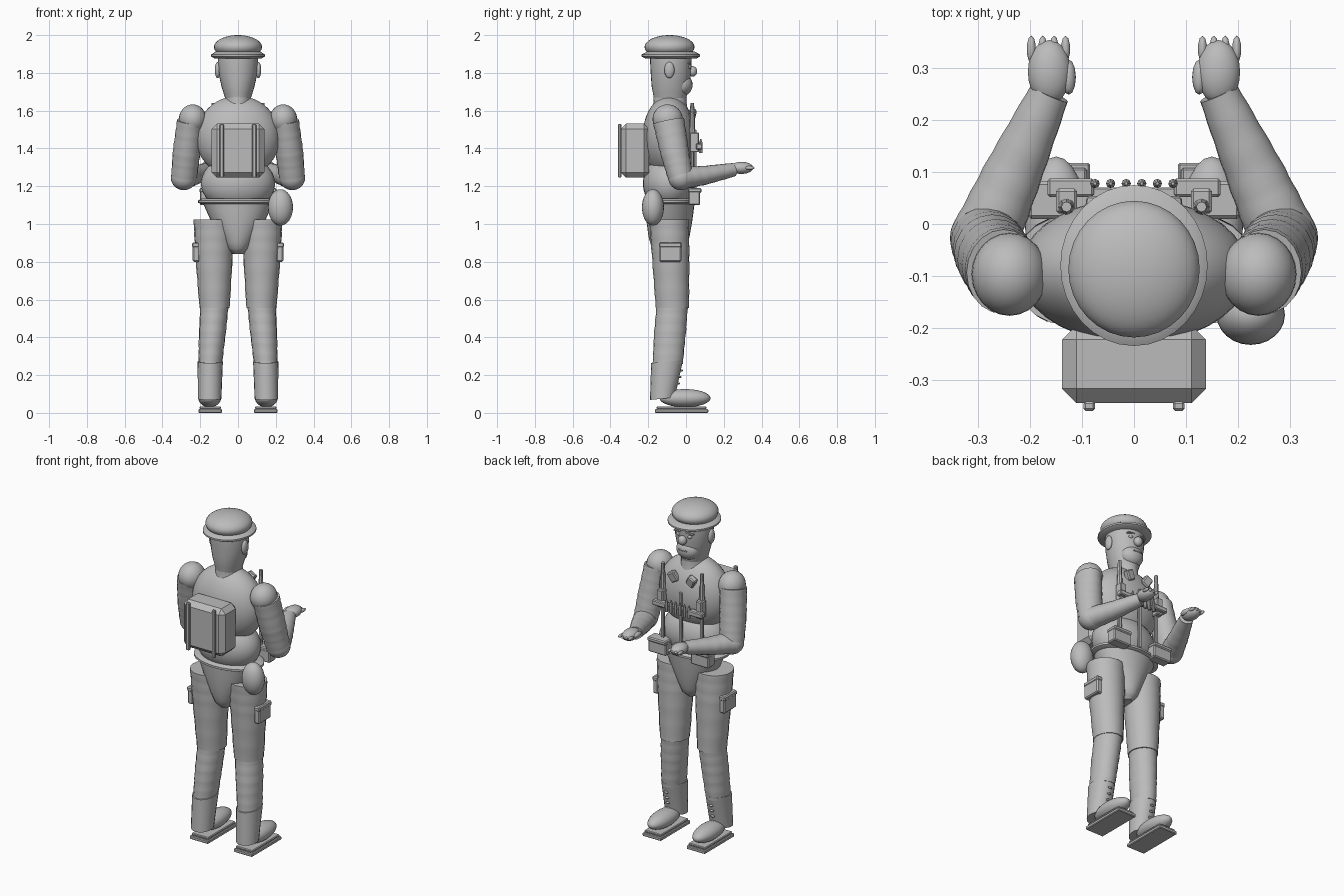
import bpy, bmesh, math
from mathutils import Vector, Matrix, Euler

grey = bpy.data.materials.new("plain grey")
grey.diffuse_color = (0.5, 0.5, 0.5, 1)


def finish(name, bm, angle=40):
    bmesh.ops.recalc_face_normals(bm, faces=bm.faces)
    me = bpy.data.meshes.new(name)
    bm.to_mesh(me)
    bm.free()
    me.materials.append(grey)
    ob = bpy.data.objects.new(name, me)
    bpy.context.collection.objects.link(ob)
    if angle:
        bpy.ops.object.select_all(action='DESELECT')
        ob.select_set(True)
        bpy.context.view_layer.objects.active = ob
        bpy.ops.object.shade_smooth_by_angle(angle=math.radians(angle))
    return ob


def ball(name, c, r, seg=24, rot=(0, 0, 0)):
    bm = bmesh.new()
    m = Matrix.Translation(c) @ Euler(rot).to_matrix().to_4x4() @ Matrix.Diagonal((*r, 1))
    bmesh.ops.create_uvsphere(bm, u_segments=seg, v_segments=max(6, seg * 2 // 3), radius=1, matrix=m)
    return finish(name, bm)


def box(name, lo, hi, bevel=0.006, rot=(0, 0, 0)):
    bm = bmesh.new()
    lo, hi = Vector(lo), Vector(hi)
    bmesh.ops.create_cube(bm, size=1, matrix=Matrix.Diagonal((*(hi - lo), 1)))
    if bevel:
        bmesh.ops.bevel(bm, geom=bm.edges[:], offset=bevel, segments=1, affect='EDGES')
    bm.transform(Matrix.Translation((lo + hi) / 2) @ Euler(rot).to_matrix().to_4x4())
    return finish(name, bm, 0)


def tube(name, pts, axis=(0, 0, 1), ripple=0.0, waves=5, sub=4, seg=20):
    """Loft of elliptical rings; each point is x, y, z, radius across, radius deep."""
    bm = bmesh.new()
    d = Vector(axis).normalized()
    u = Vector((1, 0, 0))
    u = (u - d * u.dot(d)).normalized()
    v = d.cross(u)
    rows = []
    total = (len(pts) - 1) * sub
    for k in range(total + 1):
        i = min(k // sub, len(pts) - 2)
        t = k / sub - i
        x, y, z, a, b = [p + (q - p) * t for p, q in zip(pts[i], pts[i + 1])]
        w = 1 + ripple * math.sin(k / total * math.tau * waves)
        rows.append([bm.verts.new(Vector((x, y, z)) + u * a * w * math.cos(j * math.tau / seg)
                                  + v * b * w * math.sin(j * math.tau / seg)) for j in range(seg)])
    for r, q in zip(rows, rows[1:]):
        for j in range(seg):
            bm.faces.new((r[j], r[(j + 1) % seg], q[(j + 1) % seg], q[j]))
    bm.faces.new(rows[0])
    bm.faces.new(rows[-1])
    return finish(name, bm)


# Head and helmet
ball("helmet_dome", (0, -0.087, 1.937), (0.127, 0.132, 0.063), 32)
tube("helmet_brim", [(0, -0.08, 1.877, 0.125, 0.137), (0, -0.08, 1.887, 0.142, 0.155),
                     (0, -0.08, 1.897, 0.142, 0.155), (0, -0.08, 1.912, 0.12, 0.128)], sub=1, seg=32)
tube("head", [(0, -0.085, 1.665, 0.068, 0.085), (0, -0.082, 1.73, 0.088, 0.1),
              (0, -0.08, 1.80, 0.103, 0.107), (0, -0.08, 1.86, 0.107, 0.11),
              (0, -0.08, 1.90, 0.105, 0.11)], sub=2, seg=28)
ball("jaw", (0, -0.022, 1.737), (0.07, 0.057, 0.06))
ball("nose", (0, 0.035, 1.808), (0.026, 0.024, 0.028), 16)
box("mouth", (-0.028, 0.022, 1.742), (0.028, 0.036, 1.749), 0.002)
for s, side in ((-1, "left"), (1, "right")):
    ball(side + "_ear", (s * 0.108, -0.088, 1.815), (0.015, 0.027, 0.043), 16)
    ball(side + "_eye", (s * 0.038, 0.018, 1.832), (0.014, 0.01, 0.01), 12)
    box(side + "_brow", (s * 0.04 - 0.024, 0.008, 1.85), (s * 0.04 + 0.024, 0.03, 1.858), 0.003,
        (0, s * 0.15, 0))
tube("neck", [(0, -0.085, 1.60, 0.08, 0.095), (0, -0.085, 1.64, 0.07, 0.088),
              (0, -0.085, 1.72, 0.065, 0.085)], sub=2)

# Torso, belt and hips
ball("chest", (0, -0.09, 1.46), (0.222, 0.14, 0.218), 36)
ball("belly", (0, -0.09, 1.215), (0.196, 0.138, 0.15), 32)
tube("waistband", [(0, -0.085, 1.105, 0.19, 0.13), (0, -0.085, 1.113, 0.212, 0.145),
                   (0, -0.085, 1.125, 0.212, 0.145), (0, -0.085, 1.135, 0.19, 0.13)], sub=1, seg=32)
tube("hips", [(0, -0.09, 0.842, 0.03, 0.06), (0, -0.09, 0.87, 0.065, 0.09),
              (0, -0.09, 0.93, 0.095, 0.108), (0, -0.088, 1.02, 0.145, 0.122),
              (0, -0.085, 1.12, 0.19, 0.132)], sub=2, seg=28)

for s, side in ((-1, "left"), (1, "right")):
    # Leg and boot
    tube(side + "_thigh", [(s * 0.128, -0.09, 1.025, 0.107, 0.105), (s * 0.127, -0.082, 0.85, 0.1, 0.1),
                           (s * 0.124, -0.072, 0.555, 0.08, 0.088)], ripple=0.012, sub=8)
    tube(side + "_shin", [(s * 0.124, -0.072, 0.575, 0.075, 0.083), (s * 0.136, -0.085, 0.42, 0.071, 0.084),
                          (s * 0.147, -0.097, 0.26, 0.063, 0.08)], ripple=0.015, sub=8)
    tube(side + "_boot_shaft", [(s * 0.147, -0.1, 0.272, 0.067, 0.085),
                                (s * 0.15, -0.125, 0.075, 0.062, 0.066)], (0, 0.1, -1))
    ball(side + "_boot_toe", (s * 0.15, -0.005, 0.078), (0.06, 0.135, 0.048))
    box(side + "_sole", (s * 0.147 - 0.062, -0.165, 0), (s * 0.147 + 0.062, 0.118, 0.02), 0.004)
    box(side + "_welt", (s * 0.147 - 0.056, -0.155, 0.02), (s * 0.147 + 0.056, 0.108, 0.034), 0.004)
    for k in range(4):
        ball(side + "_lace", (s * 0.15, -0.048 + k * 0.008, 0.12 + k * 0.035), (0.014, 0.008, 0.006), 8)
    # Thigh pocket with flap
    box(side + "_pocket", (s * 0.222 - 0.018, -0.14, 0.80), (s * 0.222 + 0.018, -0.025, 0.895))
    box(side + "_pocket_flap", (s * 0.223 - 0.02, -0.143, 0.875), (s * 0.223 + 0.02, -0.022, 0.902))

    # Arm
    ball(side + "_shoulder", (s * 0.24, -0.097, 1.555), (0.073, 0.08, 0.078))
    tube(side + "_upper_arm", [(s * 0.252, -0.092, 1.545, 0.071, 0.083), (s * 0.272, -0.06, 1.38, 0.073, 0.076),
                               (s * 0.287, -0.027, 1.24, 0.068, 0.066)],
         (s * 0.1, 0.2, -1), ripple=0.018, waves=6, sub=8)
    ball(side + "_elbow", (s * 0.287, -0.027, 1.245), (0.068, 0.067, 0.066))
    tube(side + "_forearm", [(s * 0.287, -0.025, 1.243, 0.066, 0.06), (s * 0.232, 0.1, 1.258, 0.056, 0.05),
                             (s * 0.163, 0.252, 1.287, 0.039, 0.036)],
         (-s * 0.42, 0.9, 0.15), ripple=0.015, sub=8)
    ball(side + "_hand", (s * 0.163, 0.293, 1.297), (0.042, 0.062, 0.032), 20)
    ball(side + "_thumb", (s * 0.126, 0.283, 1.3), (0.014, 0.034, 0.016), 12)
    for k in range(4):
        ball(side + "_finger", (s * 0.165 - 0.033 + k * 0.022, 0.337, 1.297), (0.009, 0.026, 0.01), 10)

    # Chest harness and pouches
    box(side + "_harness_strap", (s * 0.13 - 0.011, 0.025, 1.19), (s * 0.13 + 0.011, 0.042, 1.60), 0.004)
    box(side + "_chest_pouch", (s * 0.122 - 0.045, 0.052, 1.395), (s * 0.122 + 0.045, 0.088, 1.425), 0.005)
    box(side + "_chest_case", (s * 0.13 - 0.02, 0.02, 1.38), (s * 0.13 + 0.02, 0.068, 1.485), 0.005)
    tube(side + "_antenna", [(s * 0.13, 0.033, 1.48, 0.016, 0.016),
                             (s * 0.13, 0.033, 1.64, 0.01, 0.01)], sub=1, seg=8)
    box(side + "_chest_badge", (s * 0.06 - 0.025, 0.015, 1.545), (s * 0.06 + 0.025, 0.05, 1.605),
        0.006, (-0.2, s * 0.5, 0))
    box(side + "_belt_pouch", (s * 0.142 - 0.06, 0.012, 1.10), (s * 0.142 + 0.06, 0.075, 1.18))
    box(side + "_belt_pouch_flap", (s * 0.142 - 0.062, 0.01, 1.165), (s * 0.142 + 0.062, 0.082, 1.19))
    # Backpack strap
    box(side + "_pack_strap", (s * 0.086 - 0.011, -0.36, 1.245), (s * 0.086 + 0.011, -0.342, 1.53), 0.004)

# Centre strap and row of cartridges
box("centre_strap", (-0.011, 0.04, 1.13), (0.011, 0.056, 1.5), 0.004)
box("cartridge_band", (-0.085, 0.045, 1.4), (0.085, 0.07, 1.415), 0.003)
for k in range(6):
    x = -0.075 + k * 0.03
    tube("cartridge", [(x, 0.078, 1.375, 0.009, 0.009), (x, 0.078, 1.43, 0.009, 0.009),
                       (x, 0.078, 1.45, 0.003, 0.003)], sub=1, seg=8)

# Backpack and canteen
box("backpack", (-0.139, -0.345, 1.245), (0.139, -0.195, 1.532), 0.028)
ball("canteen", (0.225, -0.175, 1.088), (0.066, 0.058, 0.096))
